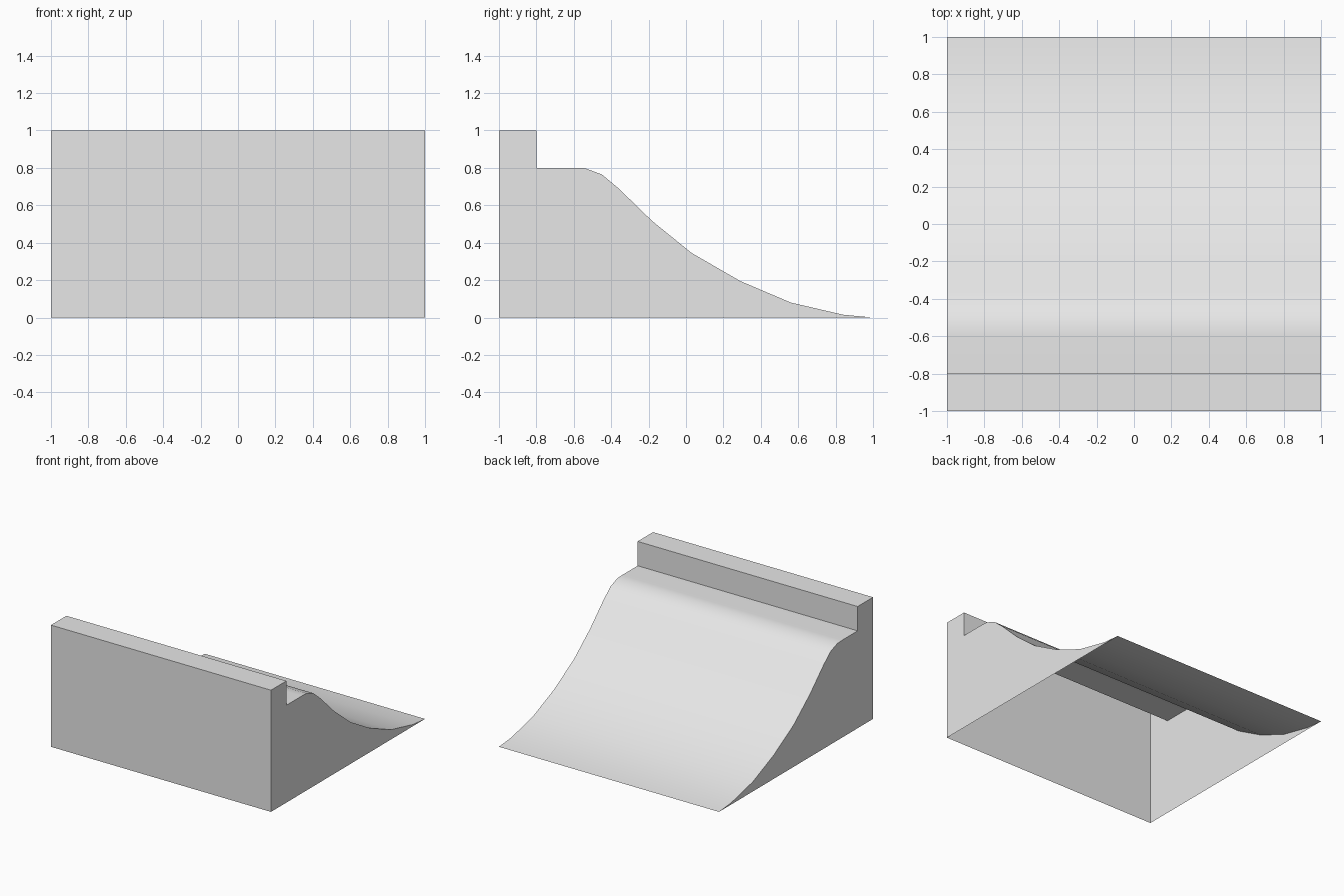
import bpy
import bmesh

# Remove the default object
cube = bpy.data.objects.get("Cube")
if cube:
    bpy.data.objects.remove(cube, do_unlink=True)

# Plain grey material
grey = bpy.data.materials.new("plain_grey")
grey.use_nodes = True
colour = (0.8, 0.8, 0.8, 1)
grey.diffuse_color = colour
grey.node_tree.nodes["Principled BSDF"].inputs["Base Color"].default_value = colour

# Side profile (y, z): front wall, raised lip, flat ledge, curved slope
wall_and_lip = [(-1, 0), (-1, 1), (-0.8, 1), (-0.8, 0.8)]
slope = [(-0.6, 0.8), (-0.54, 0.798), (-0.45, 0.765), (-0.36, 0.69),
         (-0.18, 0.515), (0.03, 0.345), (0.29, 0.195), (0.56, 0.08),
         (0.84, 0.015), (1, 0)]
profile = wall_and_lip + slope

# Hollow ramp shell, open underneath
bm = bmesh.new()
left, right = [[bm.verts.new((x, y, z)) for y, z in profile] for x in (1, -1)]
bm.faces.new(left)
bm.faces.new(right)
for i in range(len(profile) - 1):
    bm.faces.new((left[i], left[i + 1], right[i + 1], right[i]))
bmesh.ops.recalc_face_normals(bm, faces=bm.faces)

# Make sure the shell faces outward
bm.normal_update()
if any(f.normal.y > 0.9 and f.calc_center_median().y < -0.99 for f in bm.faces):
    bmesh.ops.reverse_faces(bm, faces=bm.faces)

mesh = bpy.data.meshes.new("ramp_shell")
bm.to_mesh(mesh)
bm.free()
mesh.materials.append(grey)

ramp = bpy.data.objects.new("ramp_shell", mesh)
bpy.context.collection.objects.link(ramp)

# Smooth slope with crisp corners
bpy.ops.object.select_all(action="DESELECT")
ramp.select_set(True)
bpy.context.view_layer.objects.active = ramp
bpy.ops.object.shade_smooth_by_angle(angle=0.6)
